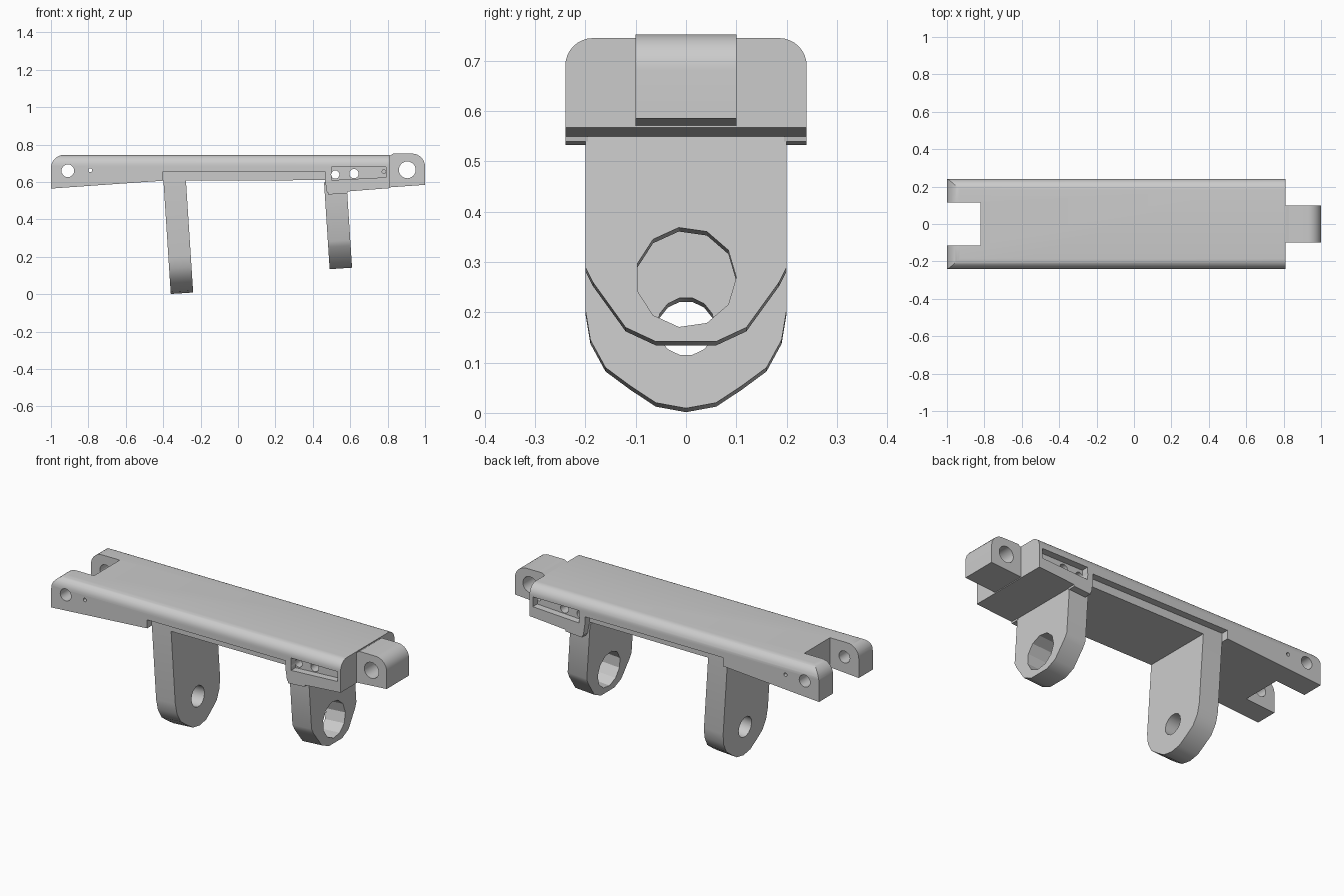
import bpy, bmesh
from math import sin, cos, pi, radians
from mathutils import Matrix

if "Cube" in bpy.data.objects:
    bpy.data.objects.remove(bpy.data.objects["Cube"])


def prism(name, pts, axis, a, b, matrix=None):
    """Extrude a 2D profile: axis 'y' takes (x, z) points, axis 'x' takes (y, z) points."""
    bm = bmesh.new()
    place = (lambda u, v, t: (u, t, v)) if axis == 'y' else (lambda u, v, t: (t, u, v))
    ends = [[bm.verts.new(place(u, v, t)) for u, v in pts] for t in (a, b)]
    bm.faces.new(ends[0])
    bm.faces.new(ends[1][::-1])
    n = len(pts)
    for i in range(n):
        j = (i + 1) % n
        bm.faces.new((ends[0][j], ends[0][i], ends[1][i], ends[1][j]))
    bmesh.ops.recalc_face_normals(bm, faces=bm.faces)
    if matrix:
        bm.transform(matrix)
    me = bpy.data.meshes.new(name)
    bm.to_mesh(me)
    bm.free()
    ob = bpy.data.objects.new(name, me)
    bpy.context.collection.objects.link(ob)
    return ob


def arc(cx, cz, r, a0, a1, n=8):
    return [(cx + r * cos(radians(a0 + (a1 - a0) * i / n)),
             cz + r * sin(radians(a0 + (a1 - a0) * i / n))) for i in range(n + 1)]


def circle(cx, cz, r, n=20):
    return [(cx + r * cos(2 * pi * i / n), cz + r * sin(2 * pi * i / n)) for i in range(n)]


def rect(x0, z0, x1, z1):
    return [(x0, z0), (x1, z0), (x1, z1), (x0, z1)]


def boolean(ob, tool, op='DIFFERENCE'):
    mod = ob.modifiers.new('cut', 'BOOLEAN')
    mod.operation, mod.object, mod.solver = op, tool, 'EXACT'
    bpy.context.view_layer.objects.active = ob
    bpy.ops.object.modifier_apply(modifier=mod.name)
    bpy.data.objects.remove(tool)


def smooth(ob):
    bpy.ops.object.select_all(action='DESELECT')
    ob.select_set(True)
    bpy.context.view_layer.objects.active = ob
    bpy.ops.object.shade_smooth_by_angle(angle=radians(30))


# Main bar: side profile trimmed by a cross-section with rounded upper edges
side = [(-1, .565), (-.4, .607), (.465, .61), (.475, .545), (.59, .55), (.81, .567), (.81, .745)]
side += arc(-.93, .675, .07, 90, 180)
bar = prism('main_bar', side, 'y', -.3, .3)
section = [(-.24, .4), (.24, .4)] + arc(.185, .69, .055, 0, 90) + arc(-.185, .69, .055, 90, 180)
boolean(bar, prism('section', section, 'x', -1.2, 1.2), 'INTERSECT')

# Fork notch at the left end
boolean(bar, prism('notch', rect(-1.2, .4, -.82, .9), 'y', -.115, .115))

# Side grooves, and pockets above the right bracket
for s in (-1, 1):
    y0, y1 = sorted((s * .2, s * .3))
    boolean(bar, prism('groove', rect(-.4, .5, .465, .655), 'y', y0, y1))
    boolean(bar, prism('pocket', [(.5, .61), (.79, .625), (.79, .68), (.5, .68)], 'y', y0, y1))

# Cross holes through the bar
for x, z, r in ((-.91, .66, .034), (-.79, .663, .01), (.52, .64, .022), (.62, .645, .025)):
    boolean(bar, prism('hole', circle(x, z, r), 'y', -.4, .4))
for s in (-1, 1):
    y0, y1 = sorted((s * .18, s * .3))
    boolean(bar, prism('hole', circle(.78, .655, .01), 'y', y0, y1))
smooth(bar)

# Bracket pads below the bar on both sides of the right leg
for s in (-1, 1):
    y0, y1 = sorted((s * .195, s * .24))
    prism('bracket_pad', [(.482, .533), (.585, .54), (.59, .57), (.475, .57)], 'y', y0, y1)

# Hinge tongue at the right end
tongue = prism('hinge_tongue', [(.79, .57), (1, .585)] + arc(.93, .682, .07, 0, 90)
               + [(.83, .752), (.81, .74), (.79, .74)], 'y', -.1, .1)
boolean(tongue, prism('hole', circle(.905, .665, .045, 24), 'y', -.4, .4))
smooth(tongue)


# Slightly tilted legs with rounded, pierced lower ends
def leg(name, half, x, z, hole_z, hole_r, sides):
    tilt = Matrix.Translation((x, 0, z)) @ Matrix.Rotation(radians(-3.7), 4, 'Y')
    pts = half + [(-u, v) for u, v in reversed(half) if u > 0]
    ob = prism(name, pts, 'x', -.06, .06, tilt)
    boolean(ob, prism('hole', circle(0, hole_z, hole_r, sides), 'x', -.2, .2, tilt))
    smooth(ob)


leg('left_leg', [(.2, .02), (.2, -.43), (.19, -.49), (.16, -.545), (.11, -.582),
                 (.06, -.615), (0, -.626)], -.34, .63, -.463, .058, 14)
leg('right_leg', [(.2, 0), (.2, -.315), (.185, -.345), (.12, -.435), (.06, -.463)],
    .52, .6, -.335, .1, 11)
